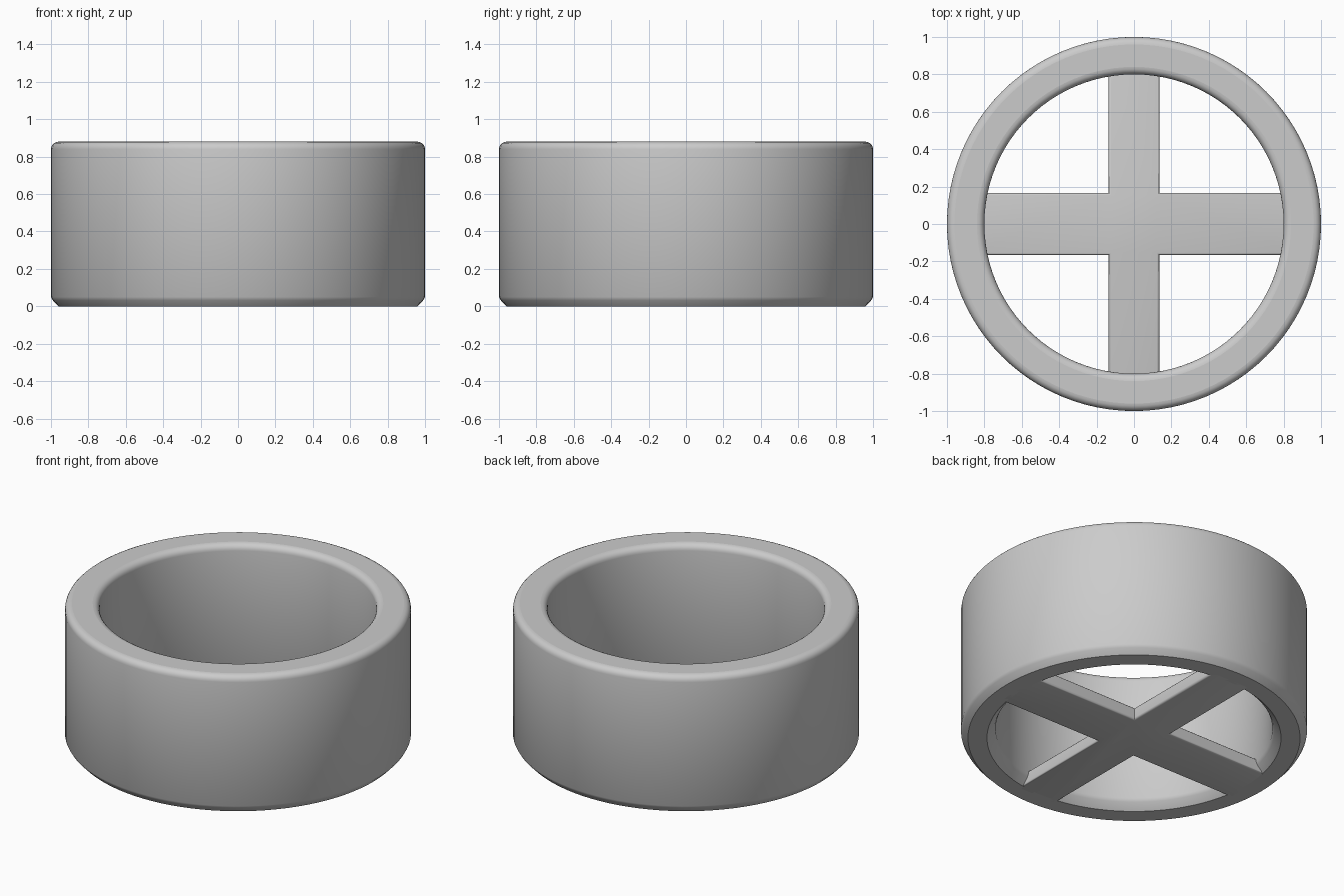
import bpy
import bmesh
from math import cos, sin, pi, tau

cube = bpy.data.objects.get("Cube")
if cube:
    bpy.data.objects.remove(cube)

# One plain grey for the whole part
grey = bpy.data.materials.new("plain grey")
grey.use_nodes = True
colour = (0.6, 0.6, 0.6, 1)
grey.diffuse_color = colour
grey.node_tree.nodes["Principled BSDF"].inputs["Base Color"].default_value = colour

OUTER, INNER, HEIGHT = 1.0, 0.8, 0.88
ROUND, STEPS, SIDES = 0.04, 5, 96


def add_object(name, bm):
    bmesh.ops.recalc_face_normals(bm, faces=bm.faces)
    mesh = bpy.data.meshes.new(name)
    bm.to_mesh(mesh)
    bm.free()
    mesh.materials.append(grey)
    obj = bpy.data.objects.new(name, mesh)
    bpy.context.collection.objects.link(obj)
    return obj


def rounded_corner(radius, height, start):
    """Quarter arc in the (r, z) plane, turning anticlockwise from start."""
    angles = [start + pi / 2 * i / STEPS for i in range(STEPS + 1)]
    return [(radius + ROUND * cos(a), height + ROUND * sin(a)) for a in angles]


# Ring: chamfered underneath, rounded on top, swept around the axis
profile = [(0.85, 0), (0.96, 0), (0.99, 0.032), (OUTER, 0.05)]
profile += rounded_corner(OUTER - ROUND, HEIGHT - ROUND, 0)
profile += rounded_corner(INNER + ROUND, HEIGHT - ROUND, pi / 2)
profile += [(INNER, 0.06), (0.81, 0.04)]

bm = bmesh.new()
loops = [[bm.verts.new((r * cos(tau * i / SIDES), r * sin(tau * i / SIDES), z))
          for r, z in profile] for i in range(SIDES)]
count = len(profile)
for i in range(SIDES):
    a, b = loops[i], loops[(i + 1) % SIDES]
    for j in range(count):
        k = (j + 1) % count
        bm.faces.new((a[j], b[j], b[k], a[k]))
bm.normal_update()
for face in bm.faces:
    face.smooth = abs(face.normal.z) < 0.999
# Crisp borders around the flat top and bottom
for edge in bm.edges:
    edge.smooth = all(f.smooth for f in edge.link_faces)
add_object("ring", bm)

# Cross brace: one plus-shaped outline, thickened, with softened long edges
HALF_X, HALF_Y, REACH, THICK = 0.135, 0.165, 0.88, 0.08
quarter = [(REACH, HALF_Y), (HALF_X, HALF_Y), (HALF_X, REACH)]
outline = (quarter
           + [(-x, y) for x, y in reversed(quarter)]
           + [(-x, -y) for x, y in quarter]
           + [(x, -y) for x, y in reversed(quarter)])

bm = bmesh.new()
base = bm.faces.new([bm.verts.new((x, y, 0)) for x, y in outline])
made = bmesh.ops.extrude_face_region(bm, geom=[base], use_keep_orig=True)
top = [v for v in made["geom"] if isinstance(v, bmesh.types.BMVert)]
bmesh.ops.translate(bm, verts=top, vec=(0, 0, THICK))
bmesh.ops.recalc_face_normals(bm, faces=bm.faces)
rims = [e for e in bm.edges if abs(e.verts[0].co.z - e.verts[1].co.z) < 0.001]
bmesh.ops.bevel(bm, geom=rims, offset=0.012, segments=3, profile=0.5,
                affect='EDGES', clamp_overlap=True)
brace = add_object("cross_brace", bm)
bpy.context.view_layer.objects.active = brace
brace.select_set(True)
bpy.ops.object.shade_smooth_by_angle(angle=pi / 4)
